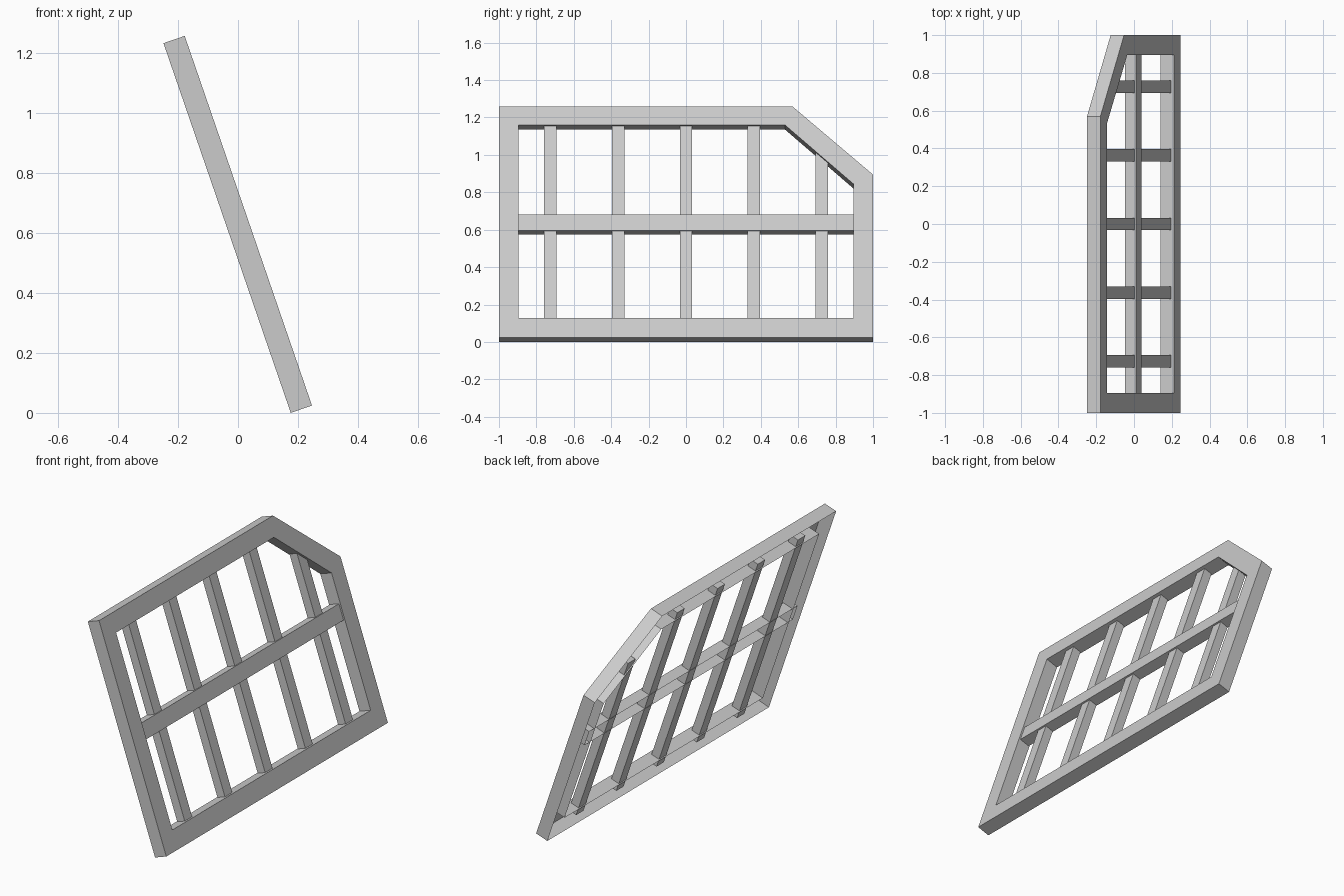
import bpy, bmesh, math
from mathutils import Matrix, Vector

cube = bpy.data.objects.get("Cube")
if cube:
    bpy.data.objects.remove(cube, do_unlink=True)

# One plain grey for the whole panel
grey = bpy.data.materials.new("light_grey")
grey.use_nodes = True
COLOUR = (0.6, 0.6, 0.6, 1)
grey.diffuse_color = COLOUR
grey.node_tree.nodes["Principled BSDF"].inputs["Base Color"].default_value = COLOUR

# Leaning plane: local x runs along the panel, y up the slope, z out of the face
TILT = math.radians(19)
ALONG = Vector((0, 1, 0))
UP = Vector((-math.sin(TILT), 0, math.cos(TILT)))
OUT = ALONG.cross(UP)
LEAN = Matrix((ALONG, UP, OUT)).transposed().to_4x4()
LEAN.translation = Vector((0.247, 0, 0.0245))
DEPTH = 0.075


def finish(name, bm):
    """Lean the part into place and give it the shared colour."""
    bm.transform(LEAN)
    mesh = bpy.data.meshes.new(name)
    bm.to_mesh(mesh)
    bm.free()
    mesh.materials.append(grey)
    obj = bpy.data.objects.new(name, mesh)
    bpy.context.collection.objects.link(obj)
    return obj


def beam(name, x0, x1, y0, y1, front, back, open_back=False):
    """Straight beam; front and back are depths below the panel face."""
    bm = bmesh.new()
    bmesh.ops.create_cube(bm, size=1)
    bmesh.ops.scale(bm, vec=(x1 - x0, y1 - y0, back - front), verts=bm.verts)
    centre = ((x0 + x1) / 2, (y0 + y1) / 2, -(front + back) / 2)
    bmesh.ops.translate(bm, vec=centre, verts=bm.verts)
    if open_back:
        bm.normal_update()
        rear = [f for f in bm.faces if f.normal.z < -0.9]
        bmesh.ops.delete(bm, geom=rear, context='FACES')
    return finish(name, bm)


# Outer frame: a channel with one clipped corner, open at the back
outer = [(-1, 0), (1, 0), (1, 0.92), (0.57, 1.305), (-1, 1.305)]
inner = [(-0.895, 0.108), (0.895, 0.108), (0.895, 0.868),
         (0.53, 1.2), (-0.895, 1.2)]
bm = bmesh.new()


def loop(points, z):
    return [bm.verts.new((x, y, z)) for x, y in points]


out_front, out_back = loop(outer, 0), loop(outer, -DEPTH)
in_front, in_back = loop(inner, 0), loop(inner, -DEPTH)
for i in range(len(outer)):
    j = (i + 1) % len(outer)
    bm.faces.new((out_front[i], out_front[j], in_front[j], in_front[i]))
    bm.faces.new((out_back[i], out_back[j], out_front[j], out_front[i]))
    bm.faces.new((in_front[i], in_front[j], in_back[j], in_back[i]))
finish("outer_frame", bm)

# Middle rail, its ends tucked inside the frame channel
beam("middle_rail", -0.94, 0.94, 0.607, 0.698, 0.009, 0.07, open_back=True)

# Upright bars, the last one cut short below the clipped corner
for i in range(5):
    x = (i - 2) * 0.363
    top = 1.07 if i == 4 else 1.245
    beam(f"upright_bar_{i + 1}", x - 0.033, x + 0.033, 0.06, top, 0.018, 0.068)
